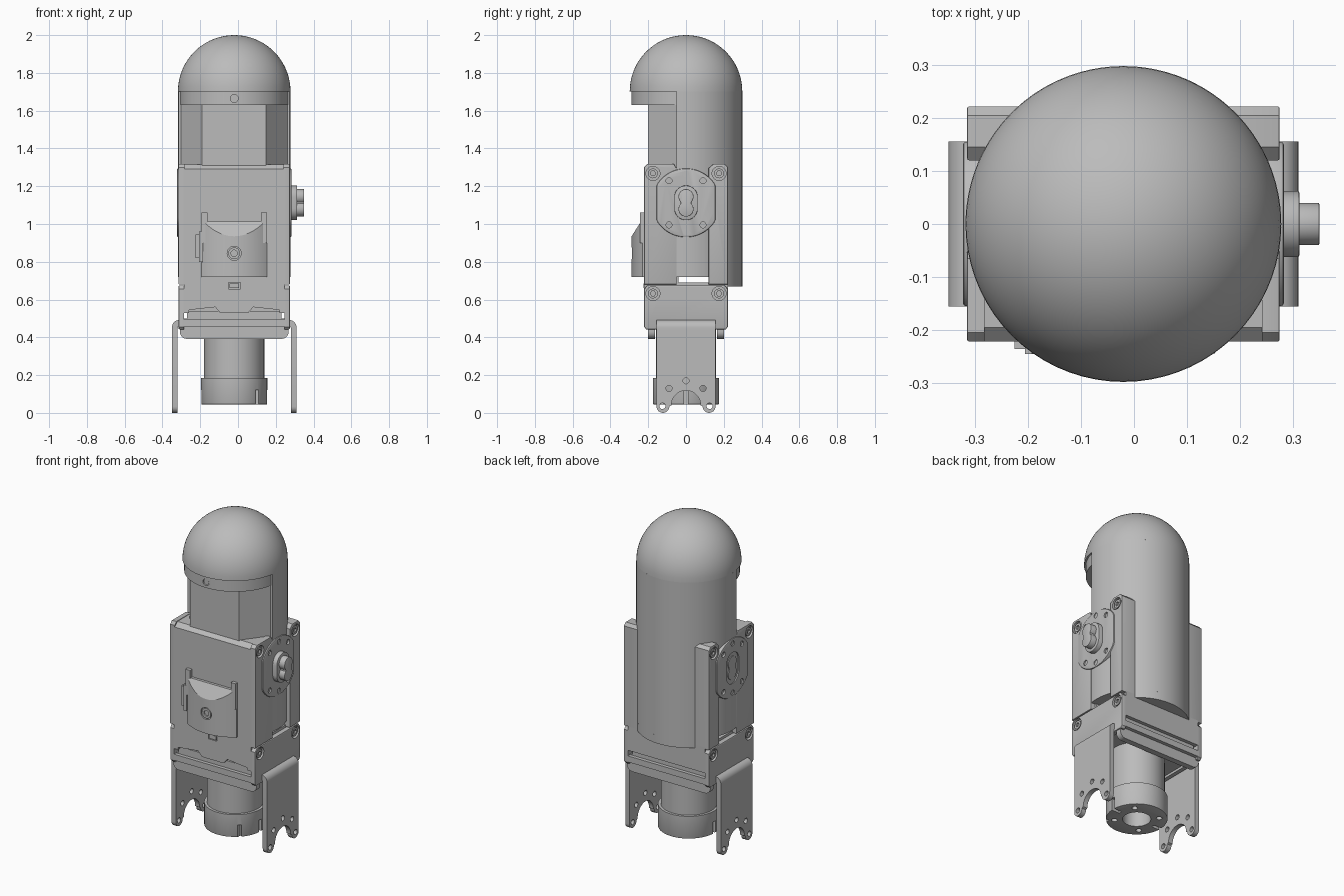
import bpy, bmesh, math
from mathutils import Vector

if "Cube" in bpy.data.objects:
    bpy.data.objects.remove(bpy.data.objects["Cube"])

CX = -0.02          # the body axis sits slightly off centre
R = 0.298           # shell radius
GREY = (0.5, 0.5, 0.5, 1)
mat = bpy.data.materials.new("plain grey")
mat.use_nodes = True
mat.diffuse_color = GREY
mat.node_tree.nodes["Principled BSDF"].inputs["Base Color"].default_value = GREY


def finish(name, bm):
    bmesh.ops.recalc_face_normals(bm, faces=bm.faces)
    me = bpy.data.meshes.new(name)
    bm.to_mesh(me)
    bm.free()
    me.materials.append(mat)
    ob = bpy.data.objects.new(name, me)
    bpy.context.collection.objects.link(ob)
    return ob


def prism(name, pts, axis, a, b, bevel=0):
    """Extrude a 2D outline along x (y,z), y (x,z) or z (x,y)."""
    put = {"x": lambda u, v, w: (w, u, v), "y": lambda u, v, w: (u, w, v),
           "z": lambda u, v, w: (u, v, w)}[axis]
    bm = bmesh.new()
    face = bm.faces.new([bm.verts.new(put(u, v, a)) for u, v in pts])
    ext = bmesh.ops.extrude_face_region(bm, geom=[face])
    move = Vector(put(0, 0, b - a))
    top = [g for g in ext["geom"] if isinstance(g, bmesh.types.BMVert)]
    bmesh.ops.translate(bm, verts=top, vec=move)
    if bevel:
        rim = [e for e in bm.edges if all(v in top for v in e.verts)]
        bmesh.ops.bevel(bm, geom=rim, offset=bevel, segments=2, affect="EDGES", profile=0.5)
    return finish(name, bm)


def arc(cu, cv, r, a0, a1, n=12):
    return [(cu + r * math.cos(math.radians(a0 + (a1 - a0) * i / n)),
             cv + r * math.sin(math.radians(a0 + (a1 - a0) * i / n))) for i in range(n + 1)]


def disc(cu, cv, r, n=32):
    return arc(cu, cv, r, 0, 360, n)[:-1]


def box(name, x, y, z):
    return prism(name, [(x[0], y[0]), (x[1], y[0]), (x[1], y[1]), (x[0], y[1])], "z", *z)


def stadium(cv, r, half):
    return arc(0, cv + half, r, 0, 180, 16) + arc(0, cv - half, r, 180, 360, 16)


def cut(ob, *cutters):
    for c in cutters:
        m = ob.modifiers.new("cut", "BOOLEAN")
        m.operation, m.solver, m.object = "DIFFERENCE", "EXACT", c
        bpy.context.view_layer.objects.active = ob
        bpy.ops.object.modifier_apply(modifier=m.name)
        bpy.data.objects.remove(c)


# Domed shell: hemisphere, rear half tube and front brow band
bm = bmesh.new()
bmesh.ops.create_uvsphere(bm, u_segments=72, v_segments=36, radius=R)
bmesh.ops.bisect_plane(bm, geom=bm.verts[:] + bm.edges[:] + bm.faces[:], dist=1e-5,
                       plane_co=(0, 0, 0), plane_no=(0, 0, 1), clear_inner=True)
bmesh.ops.holes_fill(bm, edges=[e for e in bm.edges if e.is_boundary])
bmesh.ops.translate(bm, verts=bm.verts, vec=(CX, 0, 2 - R))
finish("dome", bm)
a = math.degrees(math.asin(0.05 / R))
prism("rear_shell", arc(CX, 0, R, -a, 180 + a, 48), "z", 0.72, 2 - R)
prism("shell_tail", arc(CX, 0, R, 28, 152, 32), "z", 0.67, 0.72)
brow = prism("brow_band", arc(CX, 0, 0.288, 180 + a, 360 - a, 40), "z", 1.63, 2 - R)
cut(brow, prism("cutter", disc(CX, 1.665, 0.021), "y", -0.32, -0.278))
prism("brow_screw", disc(CX, 1.665, 0.017), "y", -0.283, -0.26)

# Faceted neck column under the brow
prism("neck_column", [(-0.19, -0.2), (0.148, -0.2), (CX + 0.285, -0.045), (CX - 0.285, -0.045)],
      "z", 1.28, 1.64)

# Main housing with chamfered top edge
front = prism("front_housing", [(-0.222, 0.53), (-0.222, 1.29), (-0.195, 1.315), (-0.04, 1.315),
                                (-0.04, 0.53)], "x", CX - 0.265, CX + 0.265)
for s in (1, -1):
    cut(front, prism("cutter", [(CX + s * 0.07, 0.525), (CX + s * 0.1, 0.56), (CX + s * 0.24, 0.545),
                                (CX + s * 0.24, 0.525)], "y", -0.25, -0.19))
cut(front, box("cutter", (-0.05, 0.012), (-0.25, -0.21), (0.655, 0.69)))
box("front_latch", (-0.044, 0.006), (-0.224, -0.2), (0.66, 0.685))
box("lower_housing", (CX - 0.265, CX + 0.265), (-0.05, 0.222), (0.53, 0.69))
box("housing_base", (CX - 0.25, CX + 0.25), (-0.2, 0.2), (0.47, 0.54))

# Curved chest pod with sloped scoop
pod = prism("chest_pod", arc(CX, 0, 0.288, 233.2, 306.8, 24) + [(0.152, -0.2), (-0.192, -0.2)],
            "z", 0.72, 1.012)
cut(pod, prism("cutter", [(-0.34, 0.835), (-0.288, 0.935), (-0.238, 1.014), (-0.238, 1.1), (-0.34, 1.1)],
               "x", -0.3, 0.3),
    prism("cutter", disc(CX, 0.845, 0.037), "y", -0.32, -0.276))
ring = prism("pod_button", disc(CX, 0.845, 0.031), "y", -0.26, -0.285)
cut(ring, prism("cutter", disc(CX, 0.845, 0.017), "y", -0.3, -0.27))
for s, side in ((1, "left"), (-1, "right")):
    c = CX + s * 0.157
    box("pod_prong_" + side, (c - 0.016, c + 0.016), (-0.244, -0.2), (0.9, 1.06))
box("pod_clip", (-0.226, -0.185), (-0.236, -0.2), (0.82, 0.945))
box("pod_clip_hook", (-0.206, -0.185), (-0.245, -0.2), (0.80, 0.96))

# Lower motor with slotted, bored collar
prism("motor_barrel", disc(CX, 0, 0.159, 64), "z", 0.185, 0.47)
collar = prism("motor_collar", disc(CX, 0, 0.175, 64), "z", 0.185, 0.045, 0.004)
cut(collar, prism("cutter", disc(CX, 0, 0.08, 40), "z", 0.0, 0.15))
for k in range(4):
    t = math.radians(45 + 90 * k)
    cut(collar, prism("cutter", disc(CX + 0.127 * math.cos(t), 0.127 * math.sin(t), 0.017, 16),
                      "z", 0.0, 0.09))
for s in (1, -1):
    c = CX + s * 0.12
    cut(collar, box("cutter", (min(c, c + s * 0.1) - 0.0, max(c, c + s * 0.1)), (-0.011, 0.011), (0, 0.12)))
cut(collar, box("cutter", (0.092, 0.108), (-0.2, -0.11), (0, 0.12)))

# Cradle bracket holding the housing
for y, end in ((-0.182, "front"), (0.182, "back")):
    prism("cradle_flange_" + end, [(CX + 0.288, 0.5), (CX - 0.288, 0.5)]
          + arc(CX - 0.25, 0.43, 0.038, 180, 270, 8) + arc(CX + 0.25, 0.43, 0.038, 270, 360, 8),
          "y", y - 0.018, y + 0.018)
box("cradle_floor", (CX - 0.275, CX + 0.275), (-0.222, 0.222), (0.457, 0.495))

# Lower yoke: rounded top strap; the legs are made with the other sides below
prism("yoke_strap", [(CX + 0.3, 0.44), (CX + 0.33, 0.44)] + arc(CX + 0.29, 0.452, 0.04, 0, 90, 8)
      + arc(CX - 0.29, 0.452, 0.04, 90, 180, 8) + [(CX - 0.33, 0.44), (CX - 0.3, 0.44)]
      + arc(CX - 0.285, 0.447, 0.015, 180, 90, 5) + arc(CX + 0.285, 0.447, 0.015, 90, 0, 5),
      "y", -0.156, 0.156)

# Parts mirrored on both sides of the body axis
leg = ([(-0.156, 0.442)] + arc(-0.122, 0.034, 0.034, 180, 360, 12)
       + arc(0, 0.04, 0.078, 180, 0, 20) + arc(0.122, 0.034, 0.034, 180, 360, 12) + [(0.156, 0.442)])
leg_holes = ((-0.125, 0.036), (0.125, 0.036), (-0.09, 0.13), (0.09, 0.13), (0, 0.17))
horn = [(max(-0.155, min(0.155, u)), v) for u, v in disc(0, 1.112, 0.182, 72)]
horn_holes = [(0, 1.265), (0, 0.958)] + [(u, 1.112 + v) for u in (-0.09, 0.09) for v in (-0.117, 0.117)]
peanut = arc(0, 1.145, 0.04, -45, 225, 20) + arc(0, 1.079, 0.04, 135, 405, 20)

for s, side in ((1, "left"), (-1, "right")):
    X = lambda d: CX + s * d
    # Yoke leg with drilled feet
    ob = prism("yoke_leg_" + side, leg, "x", X(0.3), X(0.33))
    for u, v in leg_holes:
        cut(ob, prism("cutter", disc(u, v, 0.016, 20), "x", X(0.28), X(0.35)))

    # Cradle ear, front cheek plate and rear post
    ear = prism("cradle_ear_" + side, [(-0.222, 0.455), (-0.21, 0.442), (0.21, 0.442), (0.222, 0.455),
                                       (0.222, 0.655), (0.205, 0.675), (-0.205, 0.675), (-0.222, 0.655)],
                "x", X(0.266), X(0.295), 0.006)
    cheek = prism("cheek_plate_" + side, [(-0.222, 0.68), (-0.05, 0.68), (-0.05, 1.295), (-0.065, 1.318),
                                          (-0.205, 1.318), (-0.222, 1.3)], "x", X(0.262), X(0.295), 0.004)
    post = prism("rear_post_" + side, [(0.12, 0.68), (0.222, 0.68), (0.222, 1.3), (0.205, 1.318),
                                       (0.145, 1.318), (0.12, 1.295)], "x", X(0.19), X(0.295), 0.004)
    # Recessed socket bolts
    for plate, y, z in ((ear, -0.175, 0.632), (ear, 0.175, 0.632), (cheek, -0.175, 1.268), (post, 0.175, 1.268)):
        cut(plate, prism("cutter", disc(y, z, 0.037, 28), "x", X(0.277), X(0.32)))
        bolt = prism("bolt_" + side, disc(y, z, 0.026, 24), "x", X(0.27), X(0.291))
        cut(bolt, prism("cutter", disc(y, z, 0.014, 6), "x", X(0.28), X(0.32)))

    # Pivot disc with drilled rim and keyhole recess
    ob = prism("pivot_disc_" + side, horn, "x", X(0.262), X(0.303), 0.006)
    for u, v in horn_holes:
        cut(ob, prism("cutter", disc(u, v, 0.016, 20), "x", X(0.292), X(0.33)))
    if s < 0:
        cut(ob, prism("cutter", stadium(1.112, 0.062, 0.035), "x", X(0.295), X(0.33)))
        prism("pivot_key_right", peanut, "x", X(0.28), X(0.301))

# Output shaft on the left pivot
prism("shaft_collar", stadium(1.112, 0.062, 0.03), "x", 0.27, 0.312, 0.003)
prism("shaft_key", peanut, "x", 0.3, 0.35, 0.003)

# Smooth the round surfaces and keep edges crisp
for ob in bpy.context.scene.objects:
    ob.select_set(ob.type == "MESH")
bpy.context.view_layer.objects.active = bpy.data.objects["dome"]
bpy.ops.object.shade_smooth_by_angle(angle=math.radians(30))
